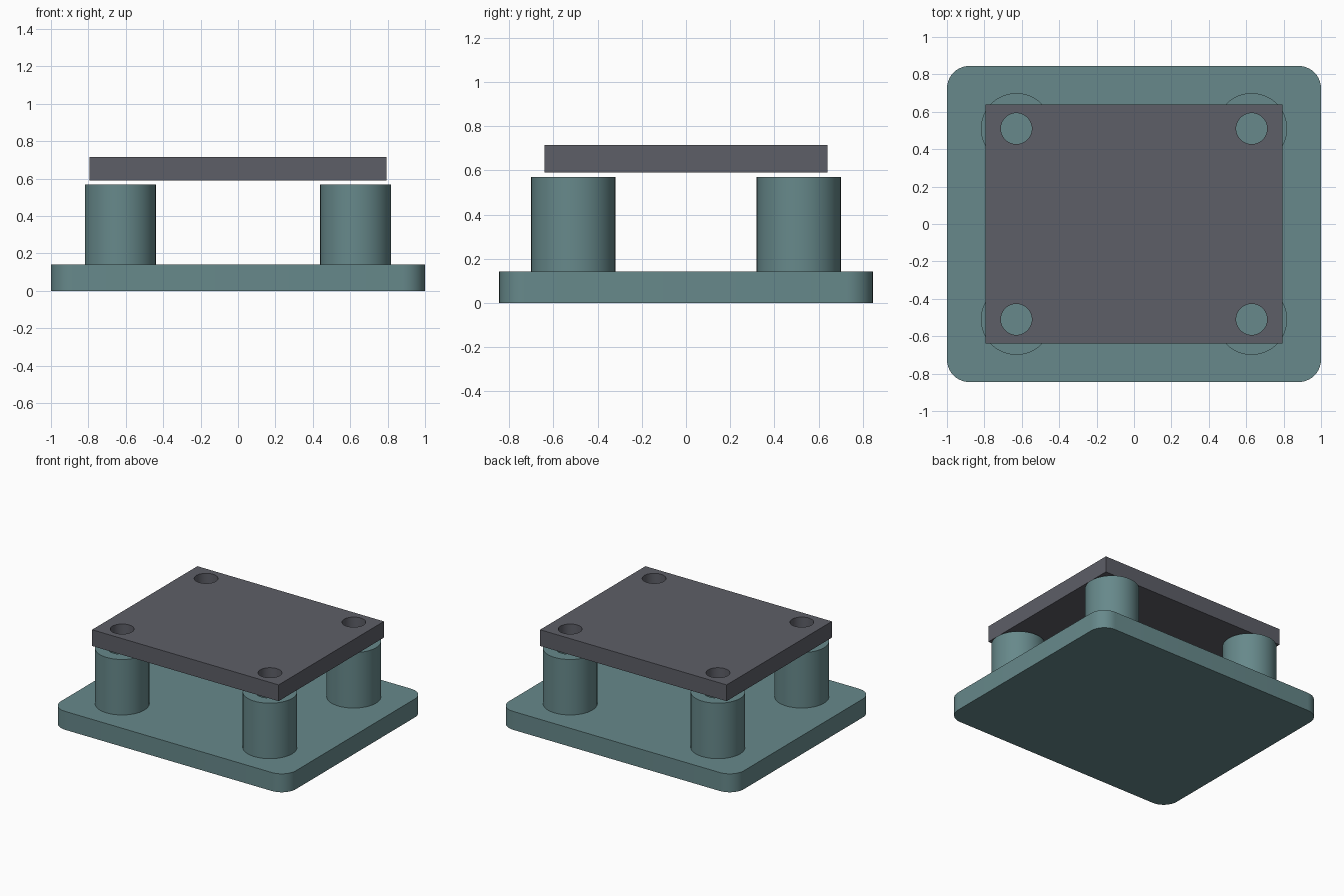
import bpy, bmesh
from math import pi, radians
from mathutils import Vector, Matrix

cube = bpy.data.objects.get("Cube")
if cube:
    bpy.data.objects.remove(cube, do_unlink=True)

BASE_TOP, POST_TOP = 0.142, 0.569
PLATE_BOTTOM, PLATE_TOP = 0.59, 0.715
POST_X, POST_Y = 0.629, 0.51
POST_R, BORE_R, HOLE_R = 0.19, 0.105, 0.083
CORNERS = [("front_left", 1, -1), ("front_right", -1, -1),
           ("back_left", 1, 1), ("back_right", -1, 1)]


def material(name, color):
    m = bpy.data.materials.new(name)
    m.use_nodes = True
    m.diffuse_color = color
    m.node_tree.nodes["Principled BSDF"].inputs["Base Color"].default_value = color
    return m


def finish(bm, name, mat):
    bmesh.ops.recalc_face_normals(bm, faces=bm.faces)
    mesh = bpy.data.meshes.new(name)
    bm.to_mesh(mesh)
    bm.free()
    obj = bpy.data.objects.new(name, mesh)
    bpy.context.collection.objects.link(obj)
    if mat:
        mesh.materials.append(mat)
    return obj


def smooth(obj):
    bpy.ops.object.select_all(action='DESELECT')
    obj.select_set(True)
    bpy.context.view_layer.objects.active = obj
    bpy.ops.object.shade_smooth_by_angle(angle=radians(30))


def slab(half_x, half_y, z0, z1):
    bm = bmesh.new()
    size = Matrix.Diagonal((2 * half_x, 2 * half_y, z1 - z0, 1))
    bmesh.ops.create_cube(bm, size=1, matrix=Matrix.Translation((0, 0, (z0 + z1) / 2)) @ size)
    return bm


teal = material("muted_teal", (0.135, 0.25, 0.258, 1))
grey = material("slate_grey", (0.11, 0.113, 0.135, 1))

# Base with rounded vertical corners
bm = slab(1, 0.845, 0, BASE_TOP)
uprights = [e for e in bm.edges if abs(e.verts[0].co.z - e.verts[1].co.z) > 0.01]
bmesh.ops.bevel(bm, geom=uprights, offset=0.12, segments=10, profile=0.5, affect='EDGES')
smooth(finish(bm, "base", teal))

# Hollow standoff posts, revolved from a wall profile
for label, sx, sy in CORNERS:
    bm = bmesh.new()
    profile = [(POST_R, BASE_TOP), (POST_R, POST_TOP), (BORE_R, POST_TOP), (BORE_R, BASE_TOP)]
    verts = [bm.verts.new((r, 0, z)) for r, z in profile]
    edges = [bm.edges.new(pair) for pair in zip(verts, verts[1:])]
    bmesh.ops.spin(bm, geom=verts + edges, cent=(0, 0, 0), axis=(0, 0, 1),
                   angle=2 * pi, steps=48, use_merge=True)
    bmesh.ops.translate(bm, verts=bm.verts, vec=Vector((sx * POST_X, sy * POST_Y, 0)))
    smooth(finish(bm, label + "_post", teal))

# Top plate with four screw holes
plate = finish(slab(0.794, 0.64, PLATE_BOTTOM, PLATE_TOP), "top_plate", grey)
bm = bmesh.new()
for label, sx, sy in CORNERS:
    place = Matrix.Translation((sx * POST_X, sy * POST_Y, PLATE_TOP))
    bmesh.ops.create_cone(bm, cap_ends=True, segments=48, radius1=HOLE_R,
                          radius2=HOLE_R, depth=0.6, matrix=place)
cutter = finish(bm, "hole_cutter", grey)
cutter.hide_render = True
cut = plate.modifiers.new("screw_holes", 'BOOLEAN')
cut.operation = 'DIFFERENCE'
cut.solver = 'EXACT'
cut.object = cutter
bpy.ops.object.select_all(action='DESELECT')
plate.select_set(True)
bpy.context.view_layer.objects.active = plate
bpy.ops.object.modifier_apply(modifier=cut.name)
bpy.data.objects.remove(cutter, do_unlink=True)
smooth(plate)
